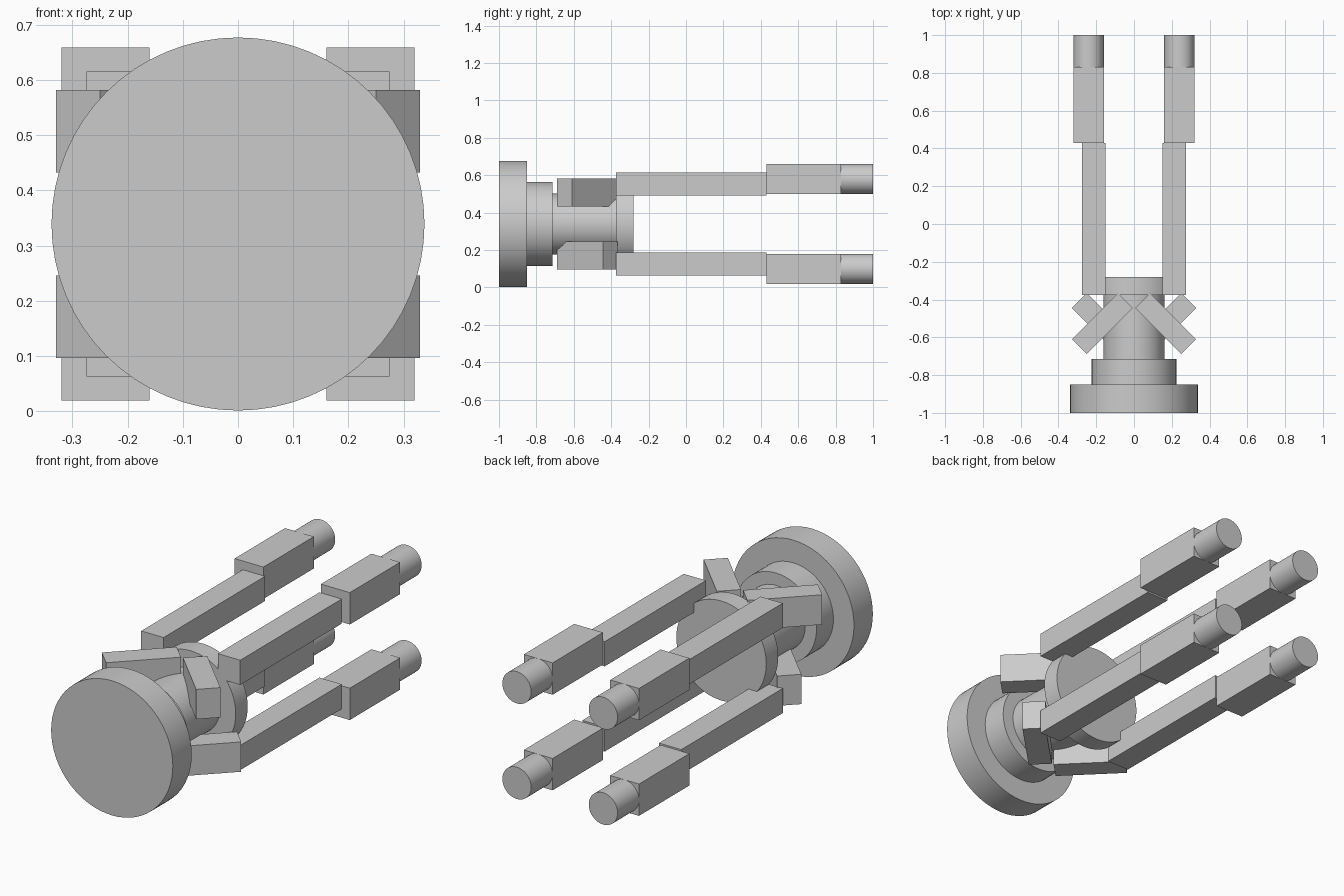
import bpy
import math

cube = bpy.data.objects.get("Cube")
if cube:
    bpy.data.objects.remove(cube, do_unlink=True)

MID_Z = 0.339

grey = bpy.data.materials.new("plain_grey")
grey.use_nodes = True
grey.diffuse_color = (0.6, 0.6, 0.6, 1)
grey.node_tree.nodes["Principled BSDF"].inputs["Base Color"].default_value = (0.6, 0.6, 0.6, 1)


def finish(name):
    obj = bpy.context.object
    obj.name = name
    obj.data.materials.append(grey)
    return obj


def rod(name, radius, y0, y1, x=0, z=MID_Z):
    """Smooth cylinder lying along y."""
    bpy.ops.mesh.primitive_cylinder_add(
        vertices=64, radius=radius, depth=y1 - y0,
        location=(x, (y0 + y1) / 2, z), rotation=(math.pi / 2, 0, 0))
    bpy.ops.object.shade_smooth_by_angle(angle=math.radians(40))
    return finish(name)


def box(name, size, centre, turn=0):
    """Flat-sided block, optionally turned about z."""
    bpy.ops.mesh.primitive_cube_add(size=1, location=centre, rotation=(0, 0, turn))
    bpy.context.object.scale = size
    bpy.ops.object.transform_apply(location=False, rotation=False, scale=True)
    return finish(name)


# Stepped central body
rod("base_disc", 0.338, -1.0, -0.85)
rod("base_step", 0.224, -0.85, -0.715)
rod("core_shaft", 0.162, -0.715, -0.37)
rod("end_disc", 0.25, -0.375, -0.28)

# Four identical legs, mirrored left/right and up/down
for side, sx in (("left", 1), ("right", -1)):
    for level, sz in (("upper", 1), ("lower", -1)):
        tag = f"{level}_{side}"
        # Diagonal strut, turned opposite ways above and below
        box(f"{tag}_strut", (0.346, 0.112, 0.15),
            (sx * 0.1675, -0.5275, MID_Z + sz * 0.168), -sx * sz * math.pi / 4)
        # Straight arm, thicker sleeve and round tip
        box(f"{tag}_arm", (0.124, 0.805, 0.124),
            (sx * 0.213, 0.0275, MID_Z + sz * 0.214))
        box(f"{tag}_sleeve", (0.16, 0.4, 0.16),
            (sx * 0.24, 0.63, MID_Z + sz * 0.24))
        rod(f"{tag}_tip", 0.08, 0.83, 1.0, sx * 0.24, MID_Z + sz * 0.24)
